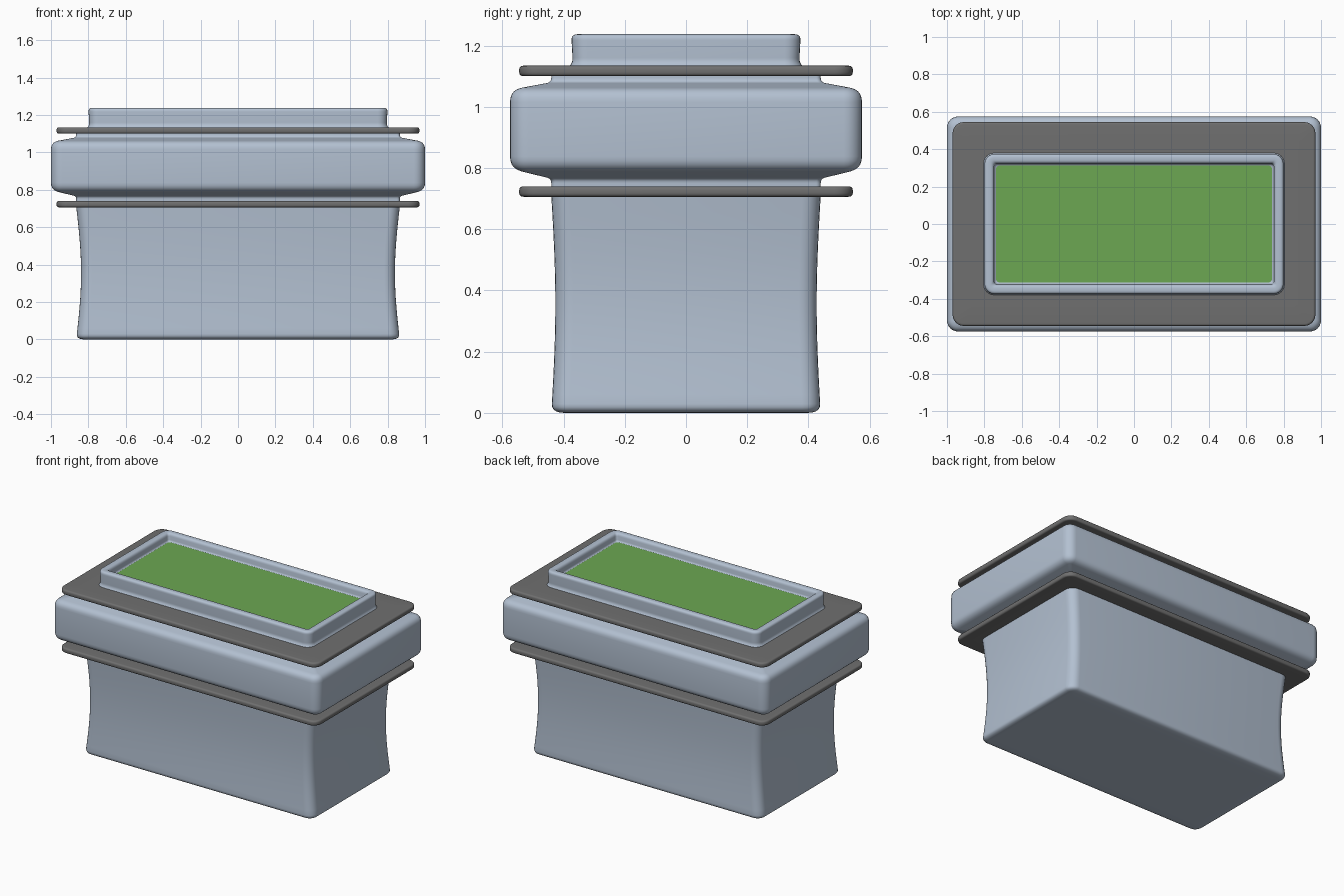
import bpy
import bmesh
from math import sin, cos, pi, radians
from mathutils import Vector

old = bpy.data.objects.get("Cube")
if old:
    bpy.data.objects.remove(old)

# Half width and half depth of the main casing; profiles are offsets from it
HALF_X, HALF_Y = 0.865, 0.44


def make_material(name, rgb):
    mat = bpy.data.materials.new(name)
    mat.use_nodes = True
    color = (*rgb, 1.0)
    mat.diffuse_color = color
    mat.node_tree.nodes["Principled BSDF"].inputs["Base Color"].default_value = color
    return mat


steel = make_material("blue grey", (0.45, 0.53, 0.64))
rubber = make_material("dark grey", (0.16, 0.16, 0.16))
green = make_material("leaf green", (0.15, 0.39, 0.085))


def fillet(points, steps=5):
    """Round a profile of (offset, z, radius) points into (offset, z) pairs."""
    result = []
    for i, (off, z, radius) in enumerate(points):
        p = Vector((off, z))
        if radius == 0 or i in (0, len(points) - 1):
            result.append(p)
            continue
        a = Vector(points[i - 1][:2]) - p
        b = Vector(points[i + 1][:2]) - p
        start = p + a.normalized() * min(radius, a.length * 0.49)
        end = p + b.normalized() * min(radius, b.length * 0.49)
        for k in range(steps + 1):
            t = k / steps
            result.append(start * (1 - t) ** 2 + p * 2 * t * (1 - t) + end * t * t)
    return result


def rounded_rect(hx, hy, radius, steps=6):
    corners = [(1, 1), (-1, 1), (-1, -1), (1, -1)]
    for i, (sx, sy) in enumerate(corners):
        for k in range(steps + 1):
            a = (i + k / steps) * pi / 2
            yield (sx * (hx - radius) + radius * cos(a),
                   sy * (hy - radius) + radius * sin(a))


def loft(name, points, mat, corner, bow=0.0, bow_height=1.0):
    """Sweep a profile round a rounded rectangle, capping both ends."""
    profile = fillet(points)
    widest = max(p.x for p in profile)
    bm = bmesh.new()
    rings = []
    for off, z in profile:
        radius = max(0.015, corner + off - widest)
        s = 1 - bow * sin(pi * min(1, max(0, z / bow_height)))
        rings.append([bm.verts.new((x * s, y * s, z)) for x, y in
                      rounded_rect(HALF_X + off, HALF_Y + off, radius)])
    for low, high in zip(rings, rings[1:]):
        for j in range(len(low)):
            k = (j + 1) % len(low)
            bm.faces.new((low[j], low[k], high[k], high[j]))
    bm.faces.new(rings[0][::-1])
    bm.faces.new(rings[-1])
    bmesh.ops.recalc_face_normals(bm, faces=bm.faces)
    mesh = bpy.data.meshes.new(name)
    bm.to_mesh(mesh)
    bm.free()
    mesh.materials.append(mat)
    obj = bpy.data.objects.new(name, mesh)
    bpy.context.collection.objects.link(obj)
    bpy.ops.object.select_all(action="DESELECT")
    obj.select_set(True)
    bpy.context.view_layer.objects.active = obj
    bpy.ops.object.shade_smooth_by_angle(angle=radians(35))
    return obj


# Lower casing with a gently waisted side
side = [(0, 0.06 + 0.65 * i / 12, 0) for i in range(13)]
loft("lower_casing", [(-0.1, 0, 0), (0, 0, 0.045)] + side,
     steel, 0.06, bow=0.03, bow_height=0.71)

# Wide band with sloped shoulders and short necks into both plates
loft("wide_band", [
    (0, 0.72, 0), (0, 0.765, 0.015), (0.135, 0.798, 0.04),
    (0.135, 1.055, 0.04), (0, 1.08, 0.015), (0, 1.115, 0)], steel, 0.06)

# Thin flat plates below and above the band
for name, z in (("lower_plate", 0.706), ("upper_plate", 1.1)):
    top = z + 0.034
    loft(name, [(0, z, 0), (0.105, z, 0.014), (0.105, top, 0.014), (0, top, 0)],
         rubber, 0.06)

# Raised rim with a flared foot and a recessed floor
loft("top_rim", [
    (-0.058, 1.13, 0), (-0.07, 1.148, 0.012), (-0.065, 1.237, 0.02),
    (-0.115, 1.237, 0.02), (-0.12, 1.185, 0.01), (-0.14, 1.178, 0)], steel, 0.06)

# Green panel in the recess
loft("green_panel", [(-0.127, 1.172, 0), (-0.127, 1.183, 0)], green, 0.02)
